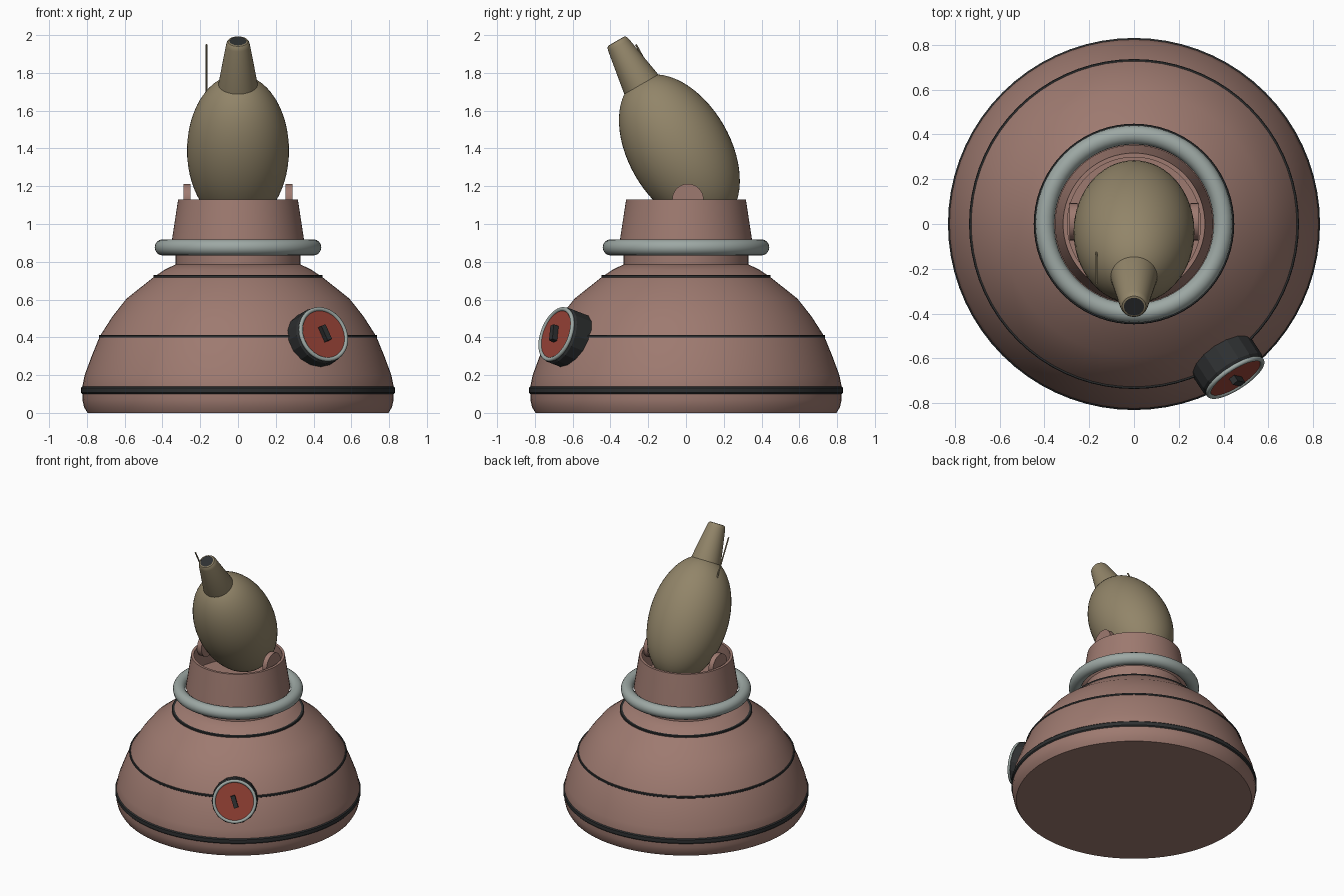
import bpy, bmesh, math
from mathutils import Matrix, Vector

if "Cube" in bpy.data.objects:
    bpy.data.objects.remove(bpy.data.objects["Cube"])


def material(name, srgb):
    m = bpy.data.materials.new(name)
    lin = [((c / 255 + 0.055) / 1.055) ** 2.4 for c in srgb]
    m.diffuse_color = (*lin, 1)
    m.use_nodes = True
    m.node_tree.nodes["Principled BSDF"].inputs["Base Color"].default_value = m.diffuse_color
    return m


PINK = material("dusty_pink", (158, 122, 112))
OLIVE = material("olive_tan", (146, 133, 105))
SILVER = material("silver_grey", (157, 168, 164))
RED = material("brick_red", (150, 66, 54))
BLACK = material("charcoal", (46, 48, 49))


def finish(name, bm, mat, matrix=None, smooth=True):
    bmesh.ops.recalc_face_normals(bm, faces=bm.faces)
    me = bpy.data.meshes.new(name)
    bm.to_mesh(me)
    bm.free()
    me.materials.append(mat)
    ob = bpy.data.objects.new(name, me)
    bpy.context.collection.objects.link(ob)
    if matrix is not None:
        ob.matrix_world = matrix
    if smooth:
        bpy.ops.object.select_all(action='DESELECT')
        ob.select_set(True)
        bpy.context.view_layer.objects.active = ob
        bpy.ops.object.shade_smooth_by_angle(angle=math.radians(32))
    return ob


def lathe(name, profile, mat, matrix=None, steps=72, closed=False, smooth=True):
    """Spin a list of (radius, height) points around local z."""
    bm = bmesh.new()
    vs = [bm.verts.new((r, 0, z)) for r, z in profile]
    edges = [bm.edges.new(p) for p in zip(vs, vs[1:])]
    if closed:
        edges.append(bm.edges.new((vs[-1], vs[0])))
    bmesh.ops.spin(bm, geom=vs + edges, cent=(0, 0, 0), axis=(0, 0, 1),
                   angle=math.tau, steps=steps)
    bmesh.ops.remove_doubles(bm, verts=bm.verts, dist=1e-5)
    return finish(name, bm, mat, matrix, smooth)


def ring(name, major, minor, z, mat, matrix=None, n=16):
    pts = [(major + minor * math.cos(math.tau * i / n),
            z + minor * math.sin(math.tau * i / n)) for i in range(n)]
    return lathe(name, pts, mat, matrix, closed=True)


def band(name, r_in, r_out, z, half, mat):
    b = min(half * 0.4, 0.008)
    pts = [(r_in, z - half), (r_out - b, z - half), (r_out, z - half + b),
           (r_out, z + half - b), (r_out - b, z + half), (r_in, z + half)]
    return lathe(name, pts, mat, closed=True)


# Bell-shaped body
lathe("body", [(0, 0), (0.797, 0), (0.815, 0.03), (0.824, 0.07), (0.824, 0.14),
               (0.812, 0.20), (0.775, 0.30), (0.732, 0.405), (0.665, 0.51),
               (0.59, 0.605), (0.445, 0.72), (0.39, 0.757), (0.333, 0.785),
               (0, 0.785)], PINK)

# Black trim bands
band("base_band", 0.78, 0.831, 0.12, 0.021, BLACK)
band("middle_band", 0.70, 0.737, 0.405, 0.008, BLACK)
band("upper_band", 0.40, 0.448, 0.722, 0.008, BLACK)

# Open collar with an inner floor
lathe("collar", [(0.332, 0.77), (0.332, 0.86), (0.353, 0.89), (0.349, 0.92),
                 (0.317, 1.13), (0.298, 1.13), (0.315, 0.95), (0, 0.95)], PINK)
ring("collar_ring", 0.398, 0.043, 0.876, SILVER)

# Pivot lugs either side of the head
for side, x in (("left", -0.27), ("right", 0.27)):
    bm = bmesh.new()
    bmesh.ops.create_cone(bm, cap_ends=True, segments=32, radius1=0.083,
                          radius2=0.083, depth=0.036)
    finish(side + "_pivot_lug", bm, PINK,
           Matrix.Translation((x, 0.01, 1.13)) @ Matrix.Rotation(math.pi / 2, 4, 'Y'))

# Tilted egg-shaped head
tilt = Matrix.Translation((0, -0.035, 1.39)) @ Matrix.Rotation(math.radians(30), 4, 'X')
bm = bmesh.new()
bmesh.ops.create_uvsphere(bm, u_segments=48, v_segments=32, radius=1)
bmesh.ops.scale(bm, vec=(0.27, 0.27, 0.437), verts=bm.verts)
finish("head", bm, OLIVE, tilt)

# Nozzle and its dark opening
lathe("nozzle", [(0.104, 0.36), (0.104, 0.403), (0.064, 0.640), (0.060, 0.656),
                 (0.053, 0.666), (0.045, 0.668), (0.043, 0.655), (0, 0.655)],
      OLIVE, tilt, steps=40)
lathe("nozzle_opening", [(0, 0.667), (0.045, 0.667), (0.045, 0.660), (0, 0.660)],
      BLACK, tilt, steps=40)

# Thin antenna
a, b = Vector((-0.167, -0.12, 1.685)), Vector((-0.167, -0.265, 1.95))
bm = bmesh.new()
bmesh.ops.create_cone(bm, cap_ends=True, segments=10, radius1=0.005,
                      radius2=0.005, depth=(b - a).length)
finish("antenna", bm, OLIVE, Matrix.Translation((a + b) / 2)
       @ (b - a).to_track_quat('Z', 'Y').to_matrix().to_4x4())

# Hatch on the front right: local z points out of the body, local y points up
az, el = math.radians(-57), math.radians(18)
n = Vector((math.cos(el) * math.cos(az), math.cos(el) * math.sin(az), math.sin(el)))
right = Vector((0, 0, 1)).cross(n).normalized()
rot = Matrix((right, n.cross(right), n)).transposed().to_4x4()
hatch = Matrix.Translation((0.452, -0.686, 0.416)) @ rot
lathe("hatch_mount", [(0, -0.13), (0.156, -0.13), (0.156, -0.02), (0.146, -0.005),
                      (0, -0.005)], BLACK, hatch, steps=16, smooth=False)
lathe("hatch_panel", [(0, -0.006), (0.14, -0.006), (0.14, 0.002), (0, 0.002)],
      RED, hatch, steps=48)
ring("hatch_rim", 0.140, 0.011, 0.0, SILVER, hatch, n=12)
bm = bmesh.new()
bmesh.ops.create_cube(bm, size=1)
bmesh.ops.scale(bm, vec=(0.03, 0.085, 0.035), verts=bm.verts)
finish("hatch_handle", bm, BLACK, hatch @ Matrix.Translation((0, 0, 0.016))
       @ Matrix.Rotation(math.radians(17), 4, 'Z'), smooth=False)
